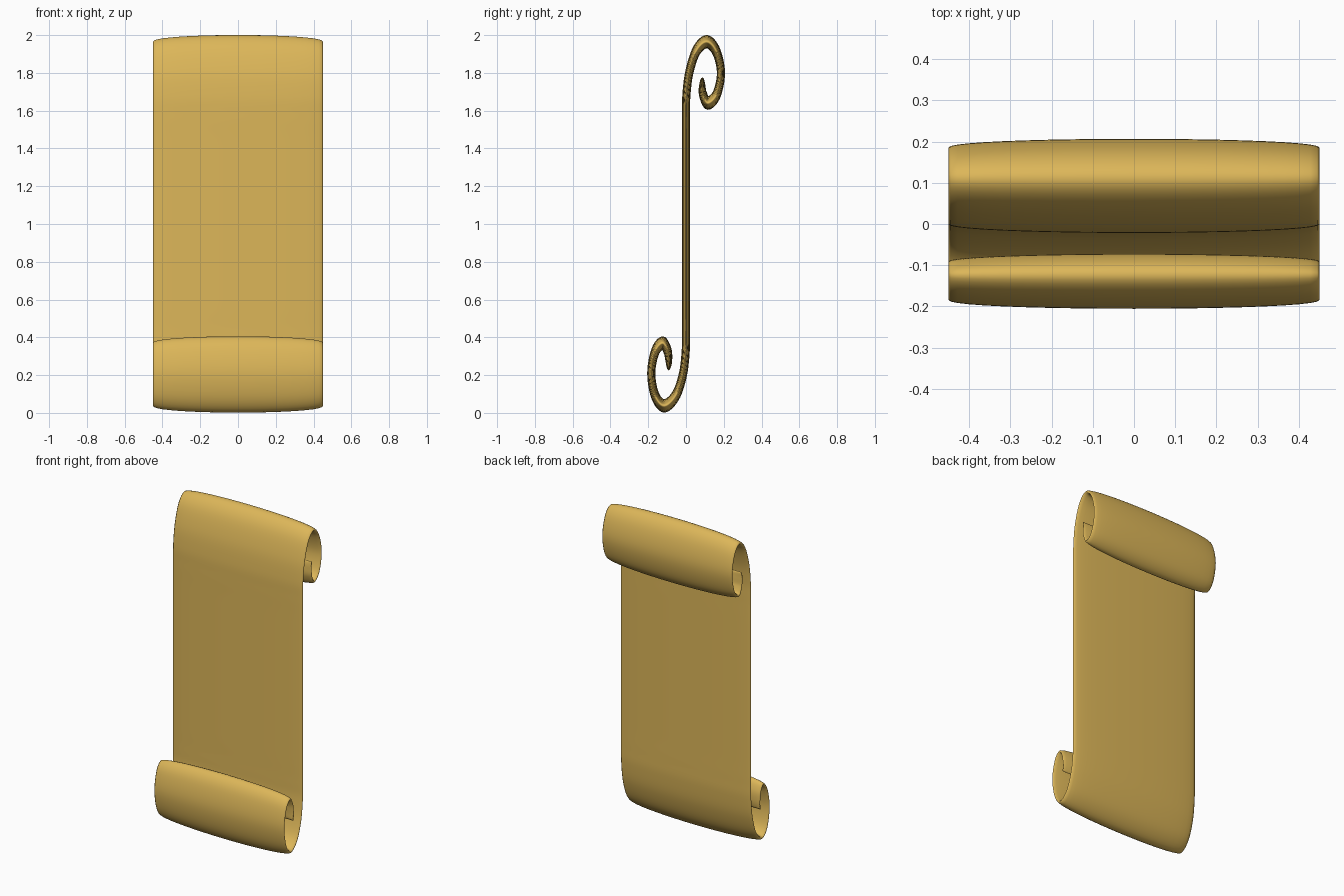
import bpy, bmesh, math
from mathutils import Vector

if "Cube" in bpy.data.objects:
    bpy.data.objects.remove(bpy.data.objects["Cube"])

HALF_W, HALF_T, STRETCH = 0.45, 0.0215, 1.65   # half width, half thickness, vertical stretch
RING, STEPS = 40, 6

# Centre line of the rolled sheet (y, z), from lower tip to upper tip
PATH = [(-0.093, 0.225), (-0.091, 0.275), (-0.098, 0.33), (-0.124, 0.37), (-0.163, 0.325),
        (-0.184, 0.21), (-0.163, 0.09), (-0.115, 0.037), (-0.055, 0.09), (-0.017, 0.2),
        (-0.002, 0.32), (0, 0.42), (0, 0.55), (0, 0.8), (0, 1.2), (0, 1.45), (0, 1.58),
        (0.002, 1.68), (0.017, 1.8), (0.055, 1.917), (0.11, 1.965), (0.16, 1.915),
        (0.185, 1.8), (0.162, 1.685), (0.116, 1.64), (0.09, 1.685), (0.086, 1.735), (0.0875, 1.777)]


def smooth_path(points):
    """Catmull-Rom samples, with z unstretched so thickness can be offset evenly."""
    p = [Vector((y, z / STRETCH)) for y, z in points]
    p = [2 * p[0] - p[1]] + p + [2 * p[-1] - p[-2]]
    out = []
    for a, b, c, d in zip(p, p[1:], p[2:], p[3:]):
        for i in range(STEPS):
            t = i / STEPS
            out.append(0.5 * (2 * b + (c - a) * t + (2 * a - 5 * b + 4 * c - d) * t * t
                              + (3 * b - a - 3 * c + d) * t ** 3))
    return out + [p[-2]]


line = smooth_path(PATH)
dist = [0.0]
for a, b in zip(line, line[1:]):
    dist.append(dist[-1] + (b - a).length)

# Scroll sheet: lens-shaped section swept along the path, thinning at both tips
bm = bmesh.new()
rings = []
for i, p in enumerate(line):
    tan = (line[min(i + 1, len(line) - 1)] - line[max(i - 1, 0)]).normalized()
    nor = Vector((-tan.y, tan.x))
    end = min(1, min(dist[i], dist[-1] - dist[i]) / 0.07)
    taper = max(0.03, math.sqrt(1 - (1 - end) ** 2))
    ring = []
    for k in range(RING):
        ang = 2 * math.pi * k / RING
        s = math.sin(ang)
        q = p + nor * HALF_T * taper * math.copysign(abs(s) ** 0.9, s)
        ring.append(bm.verts.new((HALF_W * math.cos(ang), q.x, q.y * STRETCH)))
    rings.append(ring)
for r0, r1 in zip(rings, rings[1:]):
    for k in range(RING):
        j = (k + 1) % RING
        bm.faces.new((r0[k], r0[j], r1[j], r1[k]))
bm.faces.new(rings[0])
bm.faces.new(rings[-1])
bmesh.ops.recalc_face_normals(bm, faces=bm.faces)

mesh = bpy.data.meshes.new("scroll_sheet")
bm.to_mesh(mesh)
bm.free()
mesh.shade_smooth()
sheet = bpy.data.objects.new("scroll_sheet", mesh)
bpy.context.collection.objects.link(sheet)

# Golden parchment colour
mat = bpy.data.materials.new("parchment")
mat.diffuse_color = (0.72, 0.47, 0.1, 1)
mat.use_nodes = True
mat.node_tree.nodes["Principled BSDF"].inputs["Base Color"].default_value = mat.diffuse_color
mesh.materials.append(mat)
